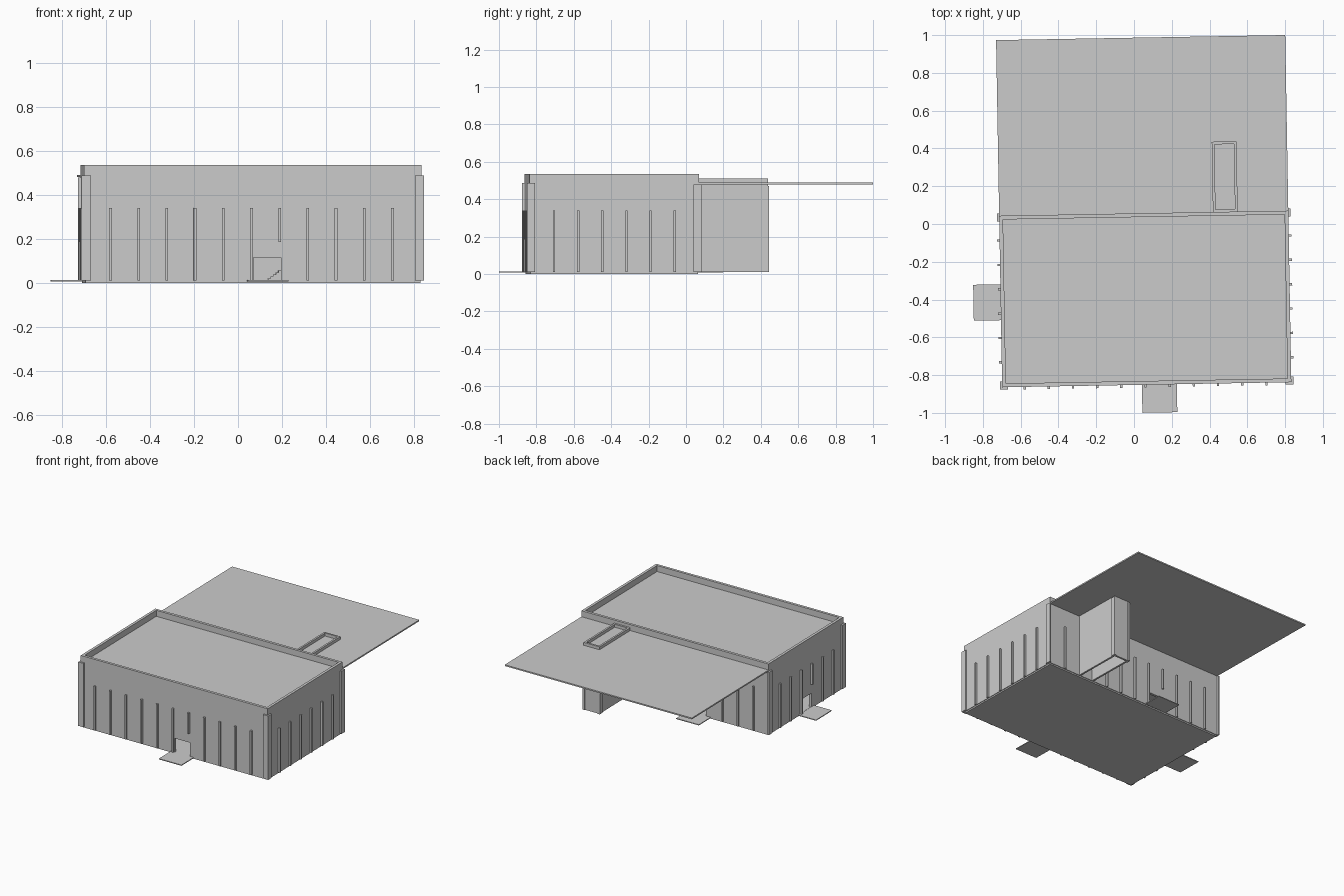
import bpy, bmesh, math

if "Cube" in bpy.data.objects:
    bpy.data.objects.remove(bpy.data.objects["Cube"])

TILT = 0.0175                                   # whole building is turned slightly
X0, X1, Y0, Y1 = -0.713, 0.818, -0.852, 0.056   # main hall footprint
T = 0.02                                        # wall thickness
Z0, TOP = 0.01, 0.535


def finish(name, bm):
    bmesh.ops.recalc_face_normals(bm, faces=bm.faces)
    me = bpy.data.meshes.new(name)
    bm.to_mesh(me)
    bm.free()
    ob = bpy.data.objects.new(name, me)
    ob.rotation_euler.z = TILT
    bpy.context.collection.objects.link(ob)
    return ob


def boxes(name, items):
    """One object from boxes given as (x0, x1, y0, y1, z0, z1)."""
    bm = bmesh.new()
    for x0, x1, y0, y1, z0, z1 in items:
        vs = bmesh.ops.create_cube(bm, size=1)["verts"]
        for v in vs:
            v.co = (x1 if v.co.x > 0 else x0,
                    y1 if v.co.y > 0 else y0,
                    z1 if v.co.z > 0 else z0)
    return finish(name, bm)


def prism(name, profile, axis, d0, d1):
    """Extrude an (along, z) profile; axis is the horizontal profile direction."""
    bm = bmesh.new()
    place = (lambda u, d, z: (u, d, z)) if axis == "x" else (lambda u, d, z: (d, u, z))
    f = bm.faces.new([bm.verts.new(place(u, d0, z)) for u, z in profile])
    new = bmesh.ops.extrude_face_region(bm, geom=[f])["geom"]
    step = place(0, d1 - d0, 0)
    bmesh.ops.translate(bm, vec=step, verts=[g for g in new if isinstance(g, bmesh.types.BMVert)])
    return finish(name, bm)


def wall(name, axis, u0, u1, d0, d1, door=None):
    """Wall with an optional notch at the bottom for a doorway."""
    pts = [(u0, Z0)]
    if door:
        a, b = door
        pts += [(a, Z0), (a, 0.115), (b, 0.115), (b, Z0)]
    pts += [(u1, Z0), (u1, TOP), (u0, TOP)]
    prism(name, pts, axis, d0, d1)


# Main hall: floor, roof, four parapet walls
boxes("floor_slab", [(X0 + 0.005, X1 - 0.005, Y0 + 0.005, Y1 - 0.005, 0, Z0)])
boxes("hall_roof", [(X0 + T, X1 - T, Y0 + T, Y1 - T, 0.48, 0.49)])
wall("front_wall", "x", X0, X1, Y0, Y0 + T, (0.055, 0.181))
wall("back_wall", "x", X0, X1, Y1 - T, Y1, (-0.201, -0.075))
wall("left_wall", "y", Y0 + T, Y1 - T, X0, X0 + T, (-0.464, -0.338))
wall("right_wall", "y", Y0 + T, Y1 - T, X1 - T, X1)

# Thin wall ribs; the rib beside each door starts above it
P, W, RT = 0.014, 0.006, 0.34
front, back, left, right = [], [], [], []
for k in range(-5, 6):
    x = 0.046 + 0.128 * k
    front.append((x - W, x + W, Y0 - P, Y0, 0.185 if k == 1 else Z0, RT))
    if k < 3 or k > 4:
        back.append((x - W, x + W, Y1, Y1 + P, 0.185 if k == -2 else Z0, RT))
for k in range(6):
    y = -0.075 - 0.129 * k
    left.append((X0 - P, X0, y - W, y + W, 0.185 if k == 3 else Z0, RT))
    right.append((X1, X1 + P, y - W, y + W, Z0, RT))
for name, items in (("front", front), ("back", back), ("left", left), ("right", right)):
    boxes(name + "_ribs", items)

# Corner columns of the hall
C, E = 0.03, 0.012
boxes("corner_columns", [
    (xa, xb, ya, yb, Z0, zt)
    for xa, xb in ((X0 - E, X0 + C), (X1 - C, X1 + E))
    for ya, yb, zt in ((Y0 - E, Y0 + C, 0.488), (Y1 - C, Y1 + E, 0.479))
    for xa, xb, ya, yb in (
        (xa, xb, ya if ya < -0.5 else Y1, Y0 if ya < -0.5 else yb),
        (xa if xa < 0 else X1, X0 if xa < 0 else xb, ya, yb))])

# Large canopy roof behind the hall
boxes("canopy_roof", [(X0, X1, Y1, 0.986, 0.48, 0.49)])

# Hollow stair tower passing through the canopy
A, B, D, S = 0.419, 0.55, 0.428, 0.014
boxes("tower_walls", [
    (A, A + S, Y1, D, Z0, 0.512),
    (B - S, B, Y1, D, Z0, 0.512),
    (A + S, B - S, D - S, D, Z0, 0.512),
    (A + S, B - S, Y1, Y1 + S, 0.47, 0.512)])
boxes("tower_corner_columns", [
    (x0, x1, D - 0.025, D + 0.006, Z0, 0.472)
    for x0, x1 in ((A - 0.006, A + S), (B - S, B + 0.006))])

# Door pads
boxes("front_pad", [(0.027, 0.212, -1.0, Y0, 0.007, 0.013)])
boxes("left_pad", [(-0.857, X0, -0.497, -0.307, 0.007, 0.013)])
boxes("back_pad", [(-0.24, -0.055, Y1, 0.2, 0.007, 0.013)])

# Indoor stair seen through the front doorway
N, RUN, RISE = 22, 0.012, 0.0095
steps = [(0.135, Z0)]
for i in range(N):
    steps += [(0.135 + i * RUN, Z0 + (i + 1) * RISE), (0.135 + (i + 1) * RUN, Z0 + (i + 1) * RISE)]
steps.append((0.135 + N * RUN, Z0))
prism("indoor_stair", steps, "x", -0.04, 0.03)
